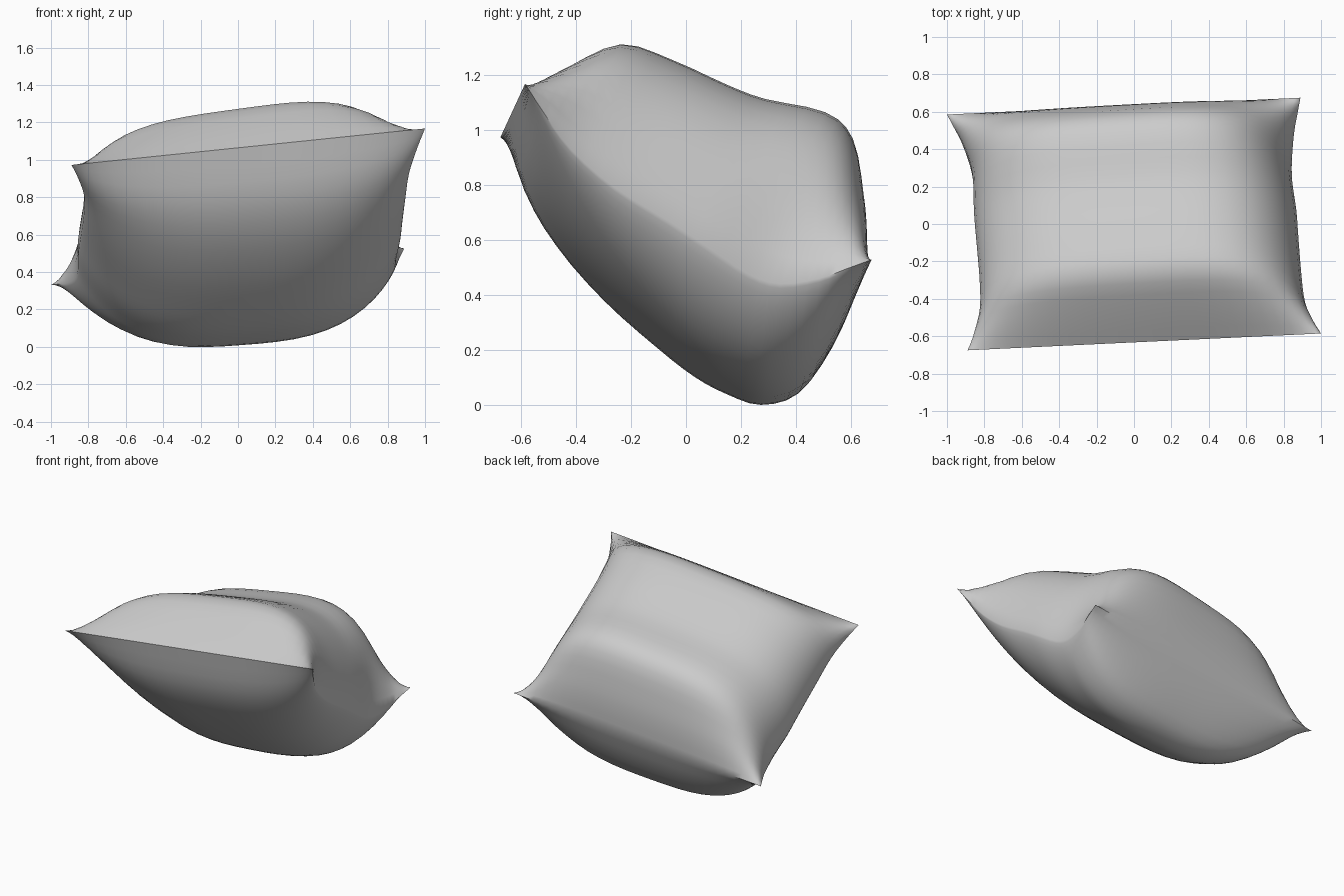
import bpy, bmesh, math
from mathutils import Vector

if "Cube" in bpy.data.objects:
    bpy.data.objects.remove(bpy.data.objects["Cube"])

# Tilted cushion frame: width, length and thickness directions
centre = Vector((0, 0, 0.75))
eu = Vector((1.89, 0.09, 0.195)).normalized()
ev = Vector((-0.11, 1.26, -0.64)).normalized()
en = eu.cross(ev).normalized()

# Mid cross-section (length, height) of upper and lower panels
top = [(-.709, 0), (-.592, .19), (-.462, .352), (-.266, .388), (-.05, .398), (.096, .415),
       (.316, .472), (.45, .43), (.575, .265), (.65, .135), (.709, 0)]
low = [(-.709, 0), (-.535, -.215), (-.343, -.352), (-.1, -.455), (.147, -.523), (.319, -.557),
       (.451, -.56), (.58, -.538), (.685, -.435), (.72, -.225), (.709, 0)]
# Side seam: (half width, length position, drop)
seam = [(.951, -.709, 0), (.91, -.6, -.06), (.87, -.45, -.13), (.86, -.25, -.18), (.86, -.02, -.2),
        (.86, .15, -.22), (.85, .33, -.24), (.86, .45, -.22), (.89, .57, -.14), (.92, .64, -.07), (.951, .709, 0)]


def smooth_path(pts, steps=3):
    """Catmull-Rom resampling of a short profile."""
    p = [Vector(q) for q in pts]
    p = [2 * p[0] - p[1]] + p + [2 * p[-1] - p[-2]]
    out = []
    for i in range(1, len(p) - 2):
        a, b, c, d = p[i - 1:i + 3]
        for k in range(steps):
            t = k / steps
            out.append(0.5 * (2 * b + (c - a) * t + (2 * a - 5 * b + 4 * c - d) * t * t
                              + (3 * b - a - 3 * c + d) * t ** 3))
    return out + [p[-2]]


def panel(bm, profile, power, mid_expo, edge_expo, tilt, flip):
    """Loft one fabric panel from seam to seam over its mid profile."""
    cols = 28
    rows = []
    for pr, se in zip(smooth_path(profile), smooth_path(seam)):
        row = []
        near_edge = min(1.0, abs(se.y / 0.709)) ** 4
        expo = mid_expo + (edge_expo - mid_expo) * near_edge
        for i in range(cols + 1):
            w = math.sin(math.pi * (i / cols - 0.5))
            f = max(0.0, 1 - abs(w) ** power) ** expo
            drop = se.z * (1.0 if w > 0 else 0.5)
            v = se.y + (pr.x - se.y) * f
            h = drop + (pr.y * (1 + tilt * w) - drop) * f
            row.append(bm.verts.new(centre + eu * se.x * w + ev * v + en * h))
        rows.append(row)
    for r0, r1 in zip(rows, rows[1:]):
        for i in range(cols):
            q = (r0[i], r0[i + 1], r1[i + 1], r1[i])
            bm.faces.new(q[::-1] if flip else q)


# Cushion: two panels welded along the seam
bm = bmesh.new()
panel(bm, top, 3.5, 0.5, 0.45, 0.09, False)
panel(bm, low, 3.0, 0.8, 0.8, 0.05, True)
bmesh.ops.remove_doubles(bm, verts=bm.verts, dist=0.0005)
bmesh.ops.recalc_face_normals(bm, faces=bm.faces)
mesh = bpy.data.meshes.new("cushion")
bm.to_mesh(mesh)
bm.free()
cushion = bpy.data.objects.new("cushion", mesh)
bpy.context.collection.objects.link(cushion)
bpy.context.view_layer.objects.active = cushion
cushion.select_set(True)
bpy.ops.object.shade_smooth_by_angle(angle=math.radians(45))
